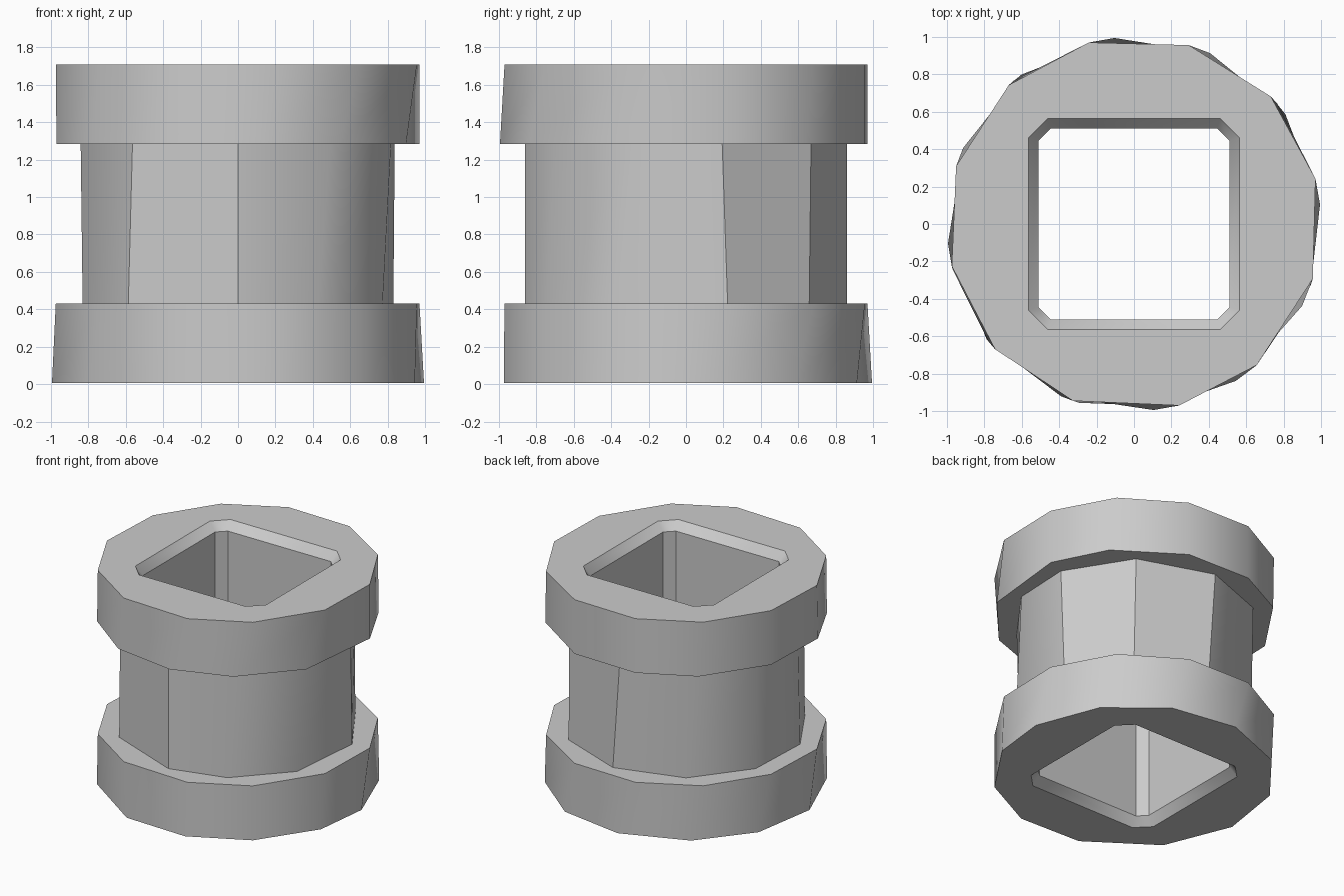
import bpy
import bmesh
from math import cos, sin, radians

cube = bpy.data.objects.get("Cube")
if cube:
    bpy.data.objects.remove(cube, do_unlink=True)

grey = bpy.data.materials.new("plain grey")
grey.use_nodes = True
colour = (0.6, 0.6, 0.6, 1)
grey.diffuse_color = colour
grey.node_tree.nodes["Principled BSDF"].inputs["Base Color"].default_value = colour

bm = bmesh.new()


def ring(points, z):
    """Closed loop of edges at one height."""
    verts = [bm.verts.new((x, y, z)) for x, y in points]
    edges = [bm.edges.new((verts[i - 1], verts[i])) for i in range(len(verts))]
    return verts, edges


def polar(angles, radius):
    return [(radius * cos(radians(a)), radius * sin(radians(a))) for a in angles]


def square(half, flat):
    """Square outline with clipped corners."""
    corners = [(half, flat), (flat, half)]
    pts = []
    for sx, sy in ((1, 1), (-1, 1), (-1, -1), (1, -1)):
        pair = corners if sx * sy > 0 else corners[::-1]
        pts += [(sx * x, sy * y) for x, y in pair]
    return pts


def wall(a, b):
    """Side faces between two loops with equal point counts."""
    va, vb = a[0], b[0]
    for i in range(len(va)):
        bm.faces.new((va[i - 1], va[i], vb[i], vb[i - 1]))


def annulus(a, b):
    """Flat face between two loops at the same height."""
    bmesh.ops.triangle_fill(bm, use_beauty=True, edges=a[1] + b[1], normal=(0, 0, 1))


# Hand-cut, slightly twisted outlines
rim = [14, 43, 73, 104, 132, 162, 193, 222, 251, 284, 311, 343]
foot = [6, 36, 66, 96, 127, 156, 186, 218, 253, 283, 311, 341]
lip = [14, 40, 73, 104, 130, 162, 194, 219, 247, 276, 303, 334]
waist_low = [15, 50, 88, 125, 160, 195, 227, 270, 300, 334]
waist_high = [13, 51, 92, 129, 161, 192, 229, 270, 305, 342]

# Lower flange, waist and upper flange
low_a = ring(polar(foot, 1.0), 0.005)
low_b = ring(polar(rim, 1.0), 0.43)
core_a = ring(polar(waist_low, 0.86), 0.43)
core_b = ring(polar(waist_high, 0.86), 1.285)
top_a = ring(polar(lip, 1.0), 1.285)
top_b = ring(polar(rim, 1.0), 1.708)

# Square bore with chamfered mouths
bore = [ring(square(h, f), z) for h, f, z in
        ((0.565, 0.46, 0.005), (0.51, 0.445, 0.07),
         (0.51, 0.445, 1.643), (0.565, 0.46, 1.708))]

for a, b in ((low_a, low_b), (core_a, core_b), (top_a, top_b)):
    wall(a, b)
for a, b in zip(bore, bore[1:]):
    wall(a, b)
for a, b in ((low_a, bore[0]), (low_b, core_a), (core_b, top_a), (top_b, bore[-1])):
    annulus(a, b)

bmesh.ops.recalc_face_normals(bm, faces=bm.faces)
mesh = bpy.data.meshes.new("flanged_bushing")
bm.to_mesh(mesh)
bm.free()
mesh.materials.append(grey)

bushing = bpy.data.objects.new("flanged_bushing", mesh)
bpy.context.collection.objects.link(bushing)
bpy.ops.object.select_all(action="DESELECT")
bushing.select_set(True)
bpy.context.view_layer.objects.active = bushing
bpy.ops.object.shade_smooth_by_angle(angle=radians(36))
